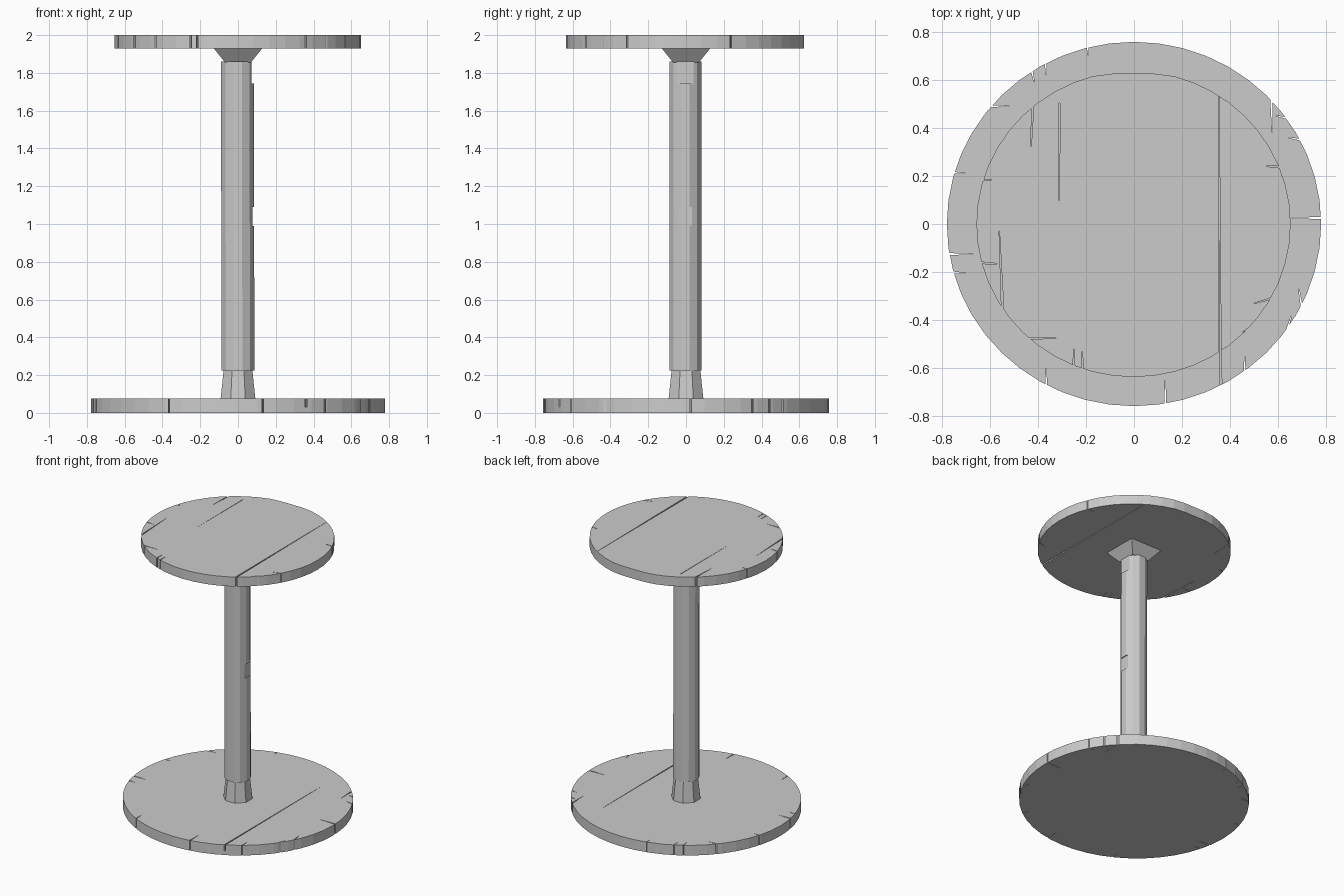
import bpy, bmesh, math
from mathutils import Vector

if "Cube" in bpy.data.objects:
    bpy.data.objects.remove(bpy.data.objects["Cube"])


def make_object(name, bm):
    bmesh.ops.recalc_face_normals(bm, faces=bm.faces)
    me = bpy.data.meshes.new(name)
    bm.to_mesh(me)
    bm.free()
    ob = bpy.data.objects.new(name, me)
    bpy.context.collection.objects.link(ob)
    return ob


def loft(bm, lower, upper):
    """Closed solid between two rings of points."""
    a = [bm.verts.new(p) for p in lower]
    b = [bm.verts.new(p) for p in upper]
    n = len(a)
    bm.faces.new(a[::-1])
    bm.faces.new(b)
    for i in range(n):
        j = (i + 1) % n
        bm.faces.new((a[i], a[j], b[j], b[i]))


def ring(cx, cy, rx, ry, z, n, turn=0.0, ymax=9.0):
    pts = []
    for i in range(n):
        t = 2 * math.pi * (i + turn) / n
        pts.append((cx + rx * math.cos(t), min(cy + ry * math.sin(t), ymax), z))
    return pts


def solid(name, lower, upper):
    bm = bmesh.new()
    loft(bm, lower, upper)
    return make_object(name, bm)


def crack(bm, mx, my, tx, ty, w, z0, z1):
    """Thin wedge, wide at the rim (mx, my), pointed at the tip (tx, ty)."""
    d = Vector((tx - mx, ty - my)).normalized()
    s = Vector((-d.y, d.x)) * w / 2
    out = Vector((mx, my)) - d * 0.004
    pts = [out - s, Vector((tx, ty)) - s * 0.15, Vector((tx, ty)) + s * 0.15, out + s]
    loft(bm, [(p.x, p.y, z0) for p in pts], [(p.x, p.y, z1) for p in pts])


def carve(ob, bm):
    cutter = make_object(ob.name + "_cutter", bm)
    cutter.hide_render = True
    mod = ob.modifiers.new("cut", 'BOOLEAN')
    mod.operation = 'DIFFERENCE'
    mod.solver = 'EXACT'
    mod.object = cutter
    bpy.context.view_layer.objects.active = ob
    bpy.ops.object.modifier_apply(modifier=mod.name)
    bpy.data.objects.remove(cutter)


# Round base with split wood around its rim
base = solid("base", ring(0, 0, .778, .757, 0, 48), ring(0, 0, .778, .757, .075, 48))
base_cracks = [
    (-.37, .70, -.365, .62), (-.43, .66, -.415, .59), (-.195, .76, -.19, .70),
    (.57, .54, .575, .38), (.66, .435, .59, .45), (.72, .345, .64, .36),
    (-.62, .49, -.52, .49), (-.78, .215, -.70, .21), (-.79, -.125, -.67, -.125),
    (-.77, -.20, -.70, -.205), (.79, .025, .65, .025), (.70, -.36, .685, -.27),
    (.63, -.46, .655, -.38), (.13, -.77, .13, -.65), (-.365, -.70, -.365, -.60),
    (.46, -.64, .46, -.55),
]
bm = bmesh.new()
for c in base_cracks:
    crack(bm, *c, .01, -.01, .09)
crack(bm, .36, -.70, .36, .45, .01, .03, .09)    # long seam
carve(base, bm)

# Round top with a flattened back edge, a through seam and splits
top = solid("table_top", ring(-.002, 0, .653, .636, 1.93, 48, 0, .625),
            ring(-.002, 0, .653, .636, 2.0, 48, 0, .625))
top_cracks = [
    (-.42, .52, -.428, .32), (-.66, .18, -.59, .185), (-.66, -.16, -.57, -.165),
    (.63, .235, .55, .24), (-.545, -.38, -.56, -.03), (-.50, -.475, -.325, -.475),
    (-.25, -.61, -.25, -.52), (-.215, -.62, -.215, -.53), (.52, -.41, .45, -.45),
    (.62, -.295, .50, -.33),
]
bm = bmesh.new()
for c in top_cracks:
    crack(bm, *c, .01, 1.92, 2.01)
crack(bm, .357, -.57, .353, .53, .011, 1.92, 2.01)
crack(bm, -.31, .50, -.31, -.04, .004, 1.96, 2.01)
carve(top, bm)

# Faceted post with chipped side faces
post = solid("post", ring(0, -.003, .09, .088, .225, 12, .5),
             ring(-.003, -.003, .09, .088, 1.86, 12, .5))
bm = bmesh.new()
for x0, x1, y0, y1, z0, z1 in [(.072, .2, -.2, .2, 1.745, 1.9),
                               (.078, .2, -.04, .04, .99, 1.09)]:
    base_rect = [(x0, y0), (x1, y0), (x1, y1), (x0, y1)]
    loft(bm, [(x, y, z0) for x, y in base_rect], [(x, y, z1) for x, y in base_rect])
carve(post, bm)

# Tapered foot under the post
solid("post_foot", ring(0, 0, .1, .1, .07, 8, .5), ring(0, 0, .082, .082, .23, 8, .5))


# Square flared bracket under the top
def square(h, z):
    return [(-h, -h, z), (h, -h, z), (h, h, z), (-h, h, z)]


solid("top_bracket", square(.068, 1.855), square(.13, 1.932))
